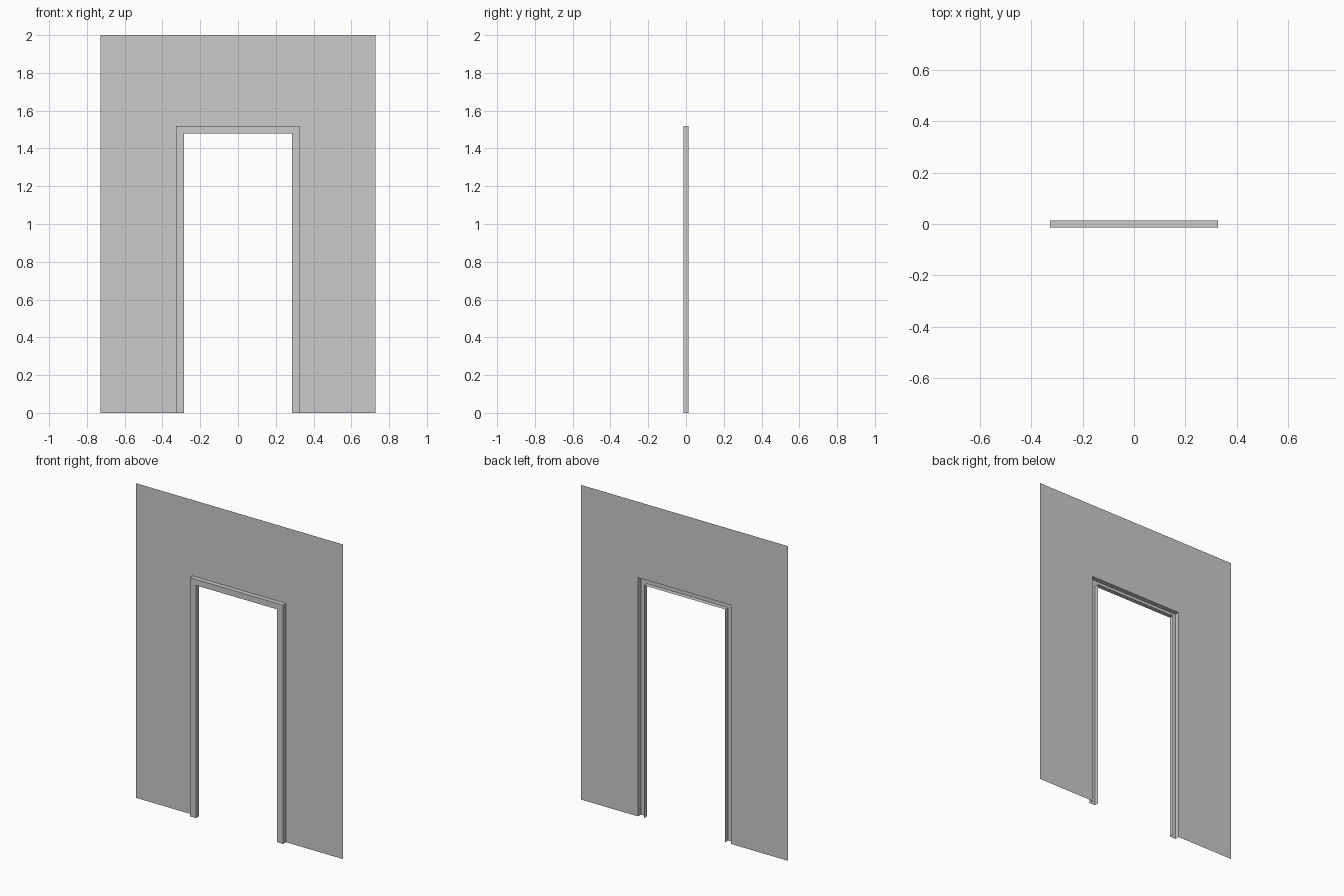
import bpy
import bmesh

if "Cube" in bpy.data.objects:
    bpy.data.objects.remove(bpy.data.objects["Cube"], do_unlink=True)

BACK, FRONT = 0.0145, -0.0145

grey = bpy.data.materials.new("plain_grey")
grey.use_nodes = True
colour = (0.6, 0.6, 0.6, 1)
grey.diffuse_color = colour
bsdf = next(n for n in grey.node_tree.nodes if n.type == "BSDF_PRINCIPLED")
bsdf.inputs["Base Color"].default_value = colour


def arch_sheet(name, outlines):
    """Join successive door-shaped outlines (half width, height, y) into a thin sheet."""
    bm = bmesh.new()
    loops = []
    for w, h, y in outlines:
        path = [(-w, 0), (-w, h), (w, h), (w, 0)]
        loops.append([bm.verts.new((x, y, z)) for x, z in path])
    for outer, inner in zip(loops, loops[1:]):
        for i in range(len(outer) - 1):
            bm.faces.new((outer[i], inner[i], inner[i + 1], outer[i + 1]))
    mesh = bpy.data.meshes.new(name)
    bm.to_mesh(mesh)
    bm.free()
    mesh.materials.append(grey)
    obj = bpy.data.objects.new(name, mesh)
    bpy.context.scene.collection.objects.link(obj)
    return obj


wall = (0.729, 2.0)
casing = (0.328, 1.518)
opening = (0.286, 1.48)

# Flat wall around the doorway
arch_sheet("wall_panel", [(*wall, BACK), (*casing, BACK)])

# Raised casing, hollow at the back: outer edge, front face, inner reveal
arch_sheet("door_frame", [(*casing, BACK), (*casing, FRONT),
                          (*opening, FRONT), (*opening, BACK)])
